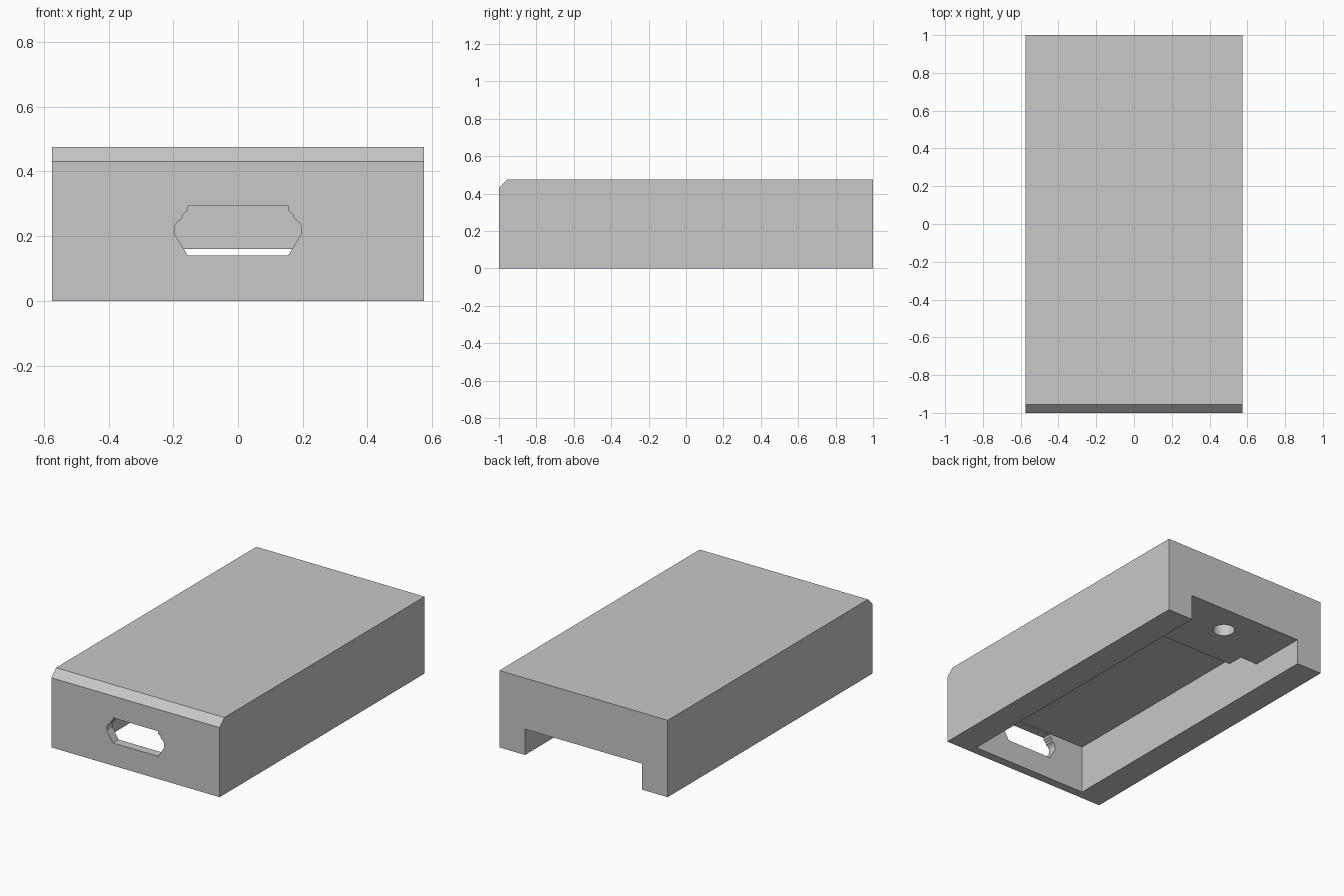
import bpy, bmesh, math
from mathutils import Vector

cube = bpy.data.objects.get("Cube")
if cube:
    bpy.data.objects.remove(cube, do_unlink=True)

grey = bpy.data.materials.new("plain grey")
grey.use_nodes = True
colour = (0.58, 0.58, 0.58, 1)
grey.diffuse_color = colour
grey.node_tree.nodes["Principled BSDF"].inputs["Base Color"].default_value = colour


def prism(name, points, depth):
    """Closed prism: a 3D outline swept along the depth vector."""
    bm = bmesh.new()
    base = bm.faces.new([bm.verts.new(p) for p in points])
    swept = bmesh.ops.extrude_face_region(bm, geom=[base], use_keep_orig=True)
    moved = [g for g in swept["geom"] if isinstance(g, bmesh.types.BMVert)]
    bmesh.ops.translate(bm, verts=moved, vec=Vector(depth))
    bmesh.ops.recalc_face_normals(bm, faces=bm.faces)
    mesh = bpy.data.meshes.new(name)
    bm.to_mesh(mesh)
    bm.free()
    mesh.materials.append(grey)
    obj = bpy.data.objects.new(name, mesh)
    bpy.context.collection.objects.link(obj)
    return obj


def mirrored(half):
    """Complete a half outline across x = 0."""
    return half + [(-a, b) for a, b in reversed(half)]


# Housing: side profile with the chamfered front top edge
W, H, C = 0.575, 0.475, 0.045
side = [(-1, 0), (1, 0), (1, H), (C - 1, H), (-1, H - C)]
housing = prism("housing", [(-W, y, z) for y, z in side], (2 * W, 0, 0))

# Deep pocket, whose rear end steps around a tab
plan = mirrored([(0.4, -0.945), (0.4, 0.63), (0.28, 0.63), (0.28, 0.53)])
pocket = prism("pocket_cutter", [(x, y, -0.1) for x, y in plan], (0, 0, 0.4))

# Shallow channel, open at the back
rect = mirrored([(0.4, 0.3), (0.4, 1.1)])
channel = prism("channel_cutter", [(x, y, -0.1) for x, y in rect], (0, 0, 0.26))

# Plug opening through the front wall
plug = mirrored([(0.155, 0.14), (0.195, 0.205), (0.195, 0.232), (0.188, 0.244),
                 (0.173, 0.255), (0.17, 0.267), (0.155, 0.28), (0.155, 0.295)])
opening = prism("opening_cutter", [(x, -1.1, z) for x, z in plug], (0, 0.17, 0))

# Blind round hole under the rear ledge
turns = [math.tau * i / 32 for i in range(32)]
hole = prism("hole_cutter", [(0.063 * math.cos(t), 0.81 + 0.063 * math.sin(t), 0.1)
                             for t in turns], (0, 0, 0.3))

cutters = [pocket, channel, opening, hole]
for cutter in cutters:
    cutter.hide_render = True
    mod = housing.modifiers.new(cutter.name, "BOOLEAN")
    mod.operation = "DIFFERENCE"
    mod.solver = "EXACT"
    mod.object = cutter

# Bake the cuts and drop the cutters
graph = bpy.context.evaluated_depsgraph_get()
graph.update()
result = bpy.data.meshes.new_from_object(housing.evaluated_get(graph))
housing.modifiers.clear()
housing.data = result
for cutter in cutters:
    bpy.data.objects.remove(cutter, do_unlink=True)

bpy.context.view_layer.objects.active = housing
housing.select_set(True)
bpy.ops.object.shade_smooth_by_angle(angle=math.radians(20))
